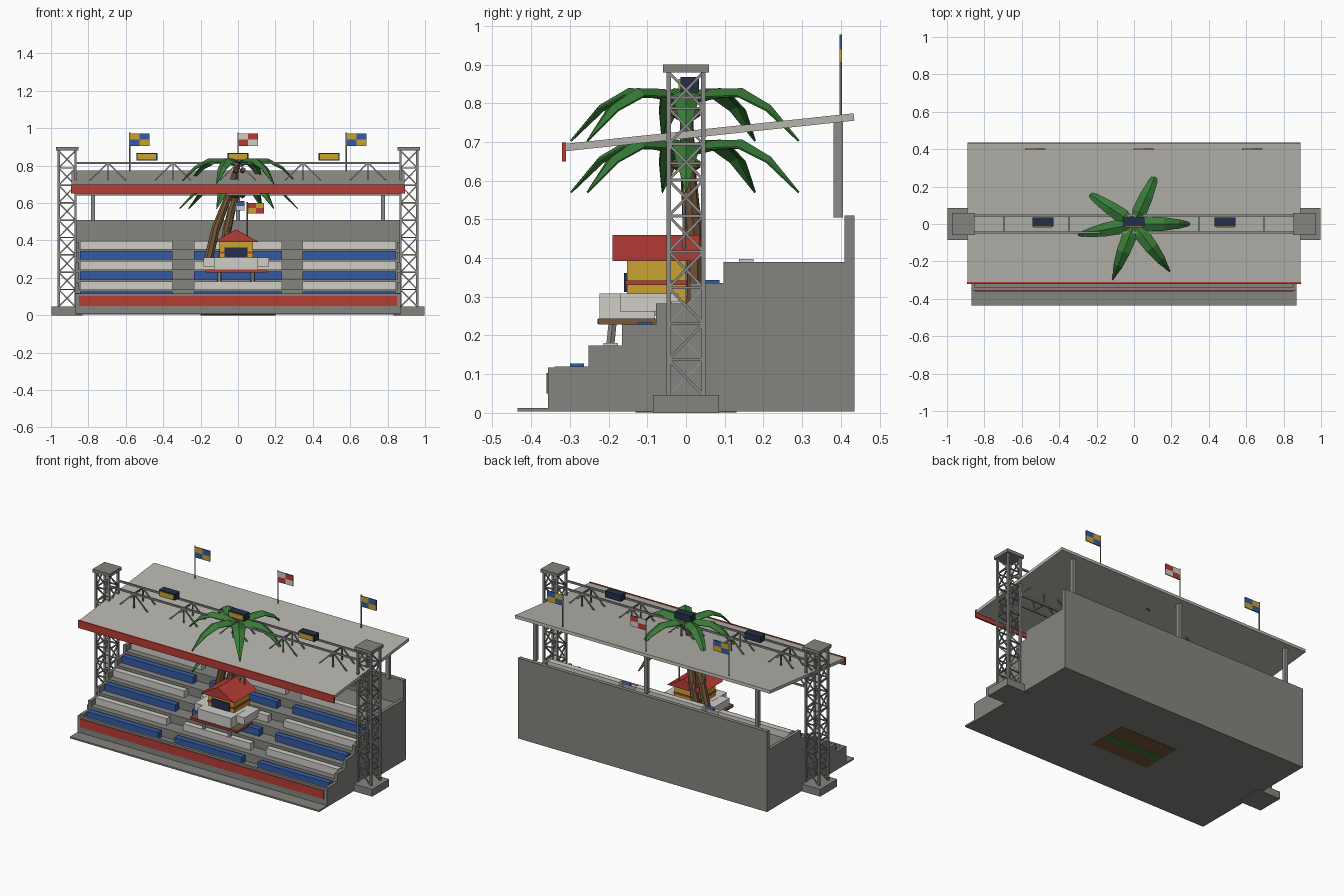
import bpy, bmesh, math
from mathutils import Vector, Matrix

old = bpy.data.objects.get("Cube")
if old:
    bpy.data.objects.remove(old, do_unlink=True)


def material(name, r, g, b):
    m = bpy.data.materials.new(name)
    m.use_nodes = True
    m.diffuse_color = (r, g, b, 1)
    m.node_tree.nodes["Principled BSDF"].inputs["Base Color"].default_value = (r, g, b, 1)
    return m


CONCRETE = material("concrete grey", .23, .23, .21)
STEEL = material("steel grey", .26, .26, .25)
ROOF = material("pale roof", .47, .46, .42)
WHITE = material("off white", .62, .61, .57)
RED = material("red", .47, .045, .035)
BLUE = material("blue", .035, .105, .37)
NAVY = material("navy", .018, .028, .065)
YELLOW = material("yellow", .58, .36, .03)
GREEN = material("palm green", .04, .2, .04)
BROWN = material("wood brown", .19, .1, .045)


def make(name, bm, *mats):
    bmesh.ops.recalc_face_normals(bm, faces=bm.faces)
    me = bpy.data.meshes.new(name)
    bm.to_mesh(me)
    bm.free()
    ob = bpy.data.objects.new(name, me)
    for m in mats:
        me.materials.append(m)
    bpy.context.scene.collection.objects.link(ob)
    return ob


def add_box(bm, xs, ys, zs, index=0):
    lo, hi = Vector((xs[0], ys[0], zs[0])), Vector((xs[1], ys[1], zs[1]))
    mat = Matrix.Translation((lo + hi) / 2) @ Matrix.Diagonal((*(hi - lo), 1))
    verts = bmesh.ops.create_cube(bm, size=1, matrix=mat)["verts"]
    for f in {f for v in verts for f in v.link_faces}:
        f.material_index = index


def box(name, mat, xs, ys, zs):
    bm = bmesh.new()
    add_box(bm, xs, ys, zs)
    return make(name, bm, mat)


def add_bar(bm, a, b, r1, r2=None, sides=4):
    a, b = Vector(a), Vector(b)
    turn = (b - a).to_track_quat("Z", "Y").to_matrix().to_4x4()
    spin = Matrix.Rotation(math.pi / sides, 4, "Z")
    bmesh.ops.create_cone(bm, cap_ends=True, segments=sides, radius1=r1,
                          radius2=r1 if r2 is None else r2, depth=(b - a).length,
                          matrix=Matrix.Translation((a + b) / 2) @ turn @ spin)


def add_prism(bm, profile, lo, hi, along_x=True):
    def point(p, t):
        return (t, *p) if along_x else (p[0], t, p[1])
    rings = [[bm.verts.new(point(p, t)) for p in profile] for t in (lo, hi)]
    n = len(profile)
    for ring in rings:
        bm.faces.new(ring)
    for i in range(n):
        j = (i + 1) % n
        bm.faces.new((rings[0][i], rings[0][j], rings[1][j], rings[1][i]))


# Terraced stand with raised stepped cheeks
ROWS, RUN, RISE, FRONT, BASE = 6, .0875, .054, -.34, .003
W = .87


def steps(drop):
    pts = [(FRONT, BASE)]
    for i in range(ROWS):
        y, z = FRONT + RUN * i, .12 + RISE * i - drop
        pts += [(y, z), (y + RUN, z)]
    pts[-1] = (.42, pts[-1][1])
    return pts + [(.42, BASE)]


bm = bmesh.new()
add_prism(bm, steps(.036), -W + .02, W - .02)
make("terrace", bm, CONCRETE)
bm = bmesh.new()
for s in (-1, 1):
    add_prism(bm, steps(0), s * (W - .02), s * W)
make("side_walls", bm, CONCRETE)
box("back_wall", CONCRETE, (-W, W), (.41, .435), (BASE, .51))
box("front_wall", CONCRETE, (-W, W), (-.356, FRONT), (BASE, .117))
box("front_walkway", CONCRETE, (-W, W), (-.435, -.35), (BASE, .013))
box("front_panel", RED, (-.85, .85), (-.36, -.355), (.05, .103))
box("ground_patch", BROWN, (-.2, .2), (-.13, .13), (.001, .004))
box("ground_strip", GREEN, (-.2, .2), (-.03, .015), (0, .004))

# Benches, alternating blue and white rows in three blocks
for i in range(ROWS):
    bm = bmesh.new()
    y, z = FRONT + RUN * i + .04, .084 + RISE * i
    for xs in ((-.845, -.35), (-.235, .235), (.345, .845)):
        add_box(bm, xs, (y, y + .037), (z, z + .043))
    make(f"bench_row_{i + 1}", bm, WHITE if i % 2 else BLUE)

# Lattice towers
TX, HALF, LOW, HIGH, CELLS = .914, .045, .045, .88, 9
for side, s in (("right", -1), ("left", 1)):
    cx = s * TX
    corners = [(cx + a * HALF, b * HALF) for a, b in ((-1, -1), (1, -1), (1, 1), (-1, 1))]
    bm = bmesh.new()
    h = (HIGH - LOW) / CELLS
    for k, p in enumerate(corners):
        q = corners[(k + 1) % 4]
        add_bar(bm, (*p, LOW), (*p, HIGH), .0085)
        for c in range(CELLS):
            z = LOW + h * c
            a, b = (p, q) if c % 2 else (q, p)
            add_bar(bm, (*a, z), (*b, z + h), .005)
            if c:
                add_bar(bm, (*p, z), (*q, z), .005)
    make(f"{side}_tower", bm, STEEL)
    box(f"{side}_tower_base", CONCRETE, (cx - .082, cx + .082), (-.085, .085), (0, .046))
    box(f"{side}_tower_cap", CONCRETE, (cx - .06, cx + .06), (-.06, .06), (HIGH, .9))

# Truss spanning the towers
TOP, BOTTOM, STEP = .815, .645, .1738
bm = bmesh.new()
for y in (-HALF, HALF):
    for z in (TOP, BOTTOM):
        add_bar(bm, (-W, y, z), (W, y, z), .0075)
    for n in range(-4, 5, 2):
        x = n * STEP
        add_bar(bm, (x, y, BOTTOM), (x, y, TOP), .005)
        for s in (-1, 1):
            add_bar(bm, (x, y, TOP), (x + s * STEP, y, BOTTOM), .005)
for n in range(-4, 5, 2):
    for z in (TOP, BOTTOM):
        add_bar(bm, (n * STEP, -HALF, z), (n * STEP, HALF, z), .005)
make("truss", bm, STEEL)

# Floodlights on the truss
for name, x in (("right", -.487), ("middle", 0), ("left", .487)):
    box(f"{name}_floodlight", NAVY, (x - .056, x + .056), (-.014, .034), (.828, .868))
    box(f"{name}_floodlight_lens", YELLOW, (x - .049, x + .049), (-.019, -.013), (.834, .862))

# Sloping roof, fascia and rear posts
bm = bmesh.new()
add_prism(bm, [(-.312, .676), (.435, .755), (.433, .774), (-.314, .695)], -.89, .89)
make("roof", bm, ROOF)
box("roof_fascia", RED, (-.893, .893), (-.32, -.31), (.65, .698))
bm = bmesh.new()
for x in (-.775, 0, .775):
    add_box(bm, (x - .011, x + .011), (.381, .405), (.505, .755))
make("roof_posts", bm, STEEL)


# Chequered flags on poles
def flag(name, x, y, foot, z, w, h, first, second):
    bm = bmesh.new()
    add_bar(bm, (x, y, foot), (x, y, z + h + .005), .004, sides=6)
    make(name + "_pole", bm, STEEL)
    bm = bmesh.new()
    for i in (0, 1):
        for j in (0, 1):
            add_box(bm, (x + w * i / 2, x + w * (i + 1) / 2), (y - .003, y + .003),
                    (z + h * j / 2, z + h * (j + 1) / 2), (i + j + 1) % 2)
    make(name, bm, first, second)


flag("right_flag", -.58, .4, .76, .905, .107, .067, YELLOW, BLUE)
flag("middle_flag", 0, .4, .76, .905, .107, .067, WHITE, RED)
flag("left_flag", .58, .4, .76, .905, .107, .067, YELLOW, BLUE)
flag("small_left_flag", .05, -.005, .3, .545, .09, .055, RED, YELLOW)
flag("small_right_flag", -.05, 0, .3, .56, .085, .05, WHITE, BLUE)


# Palms with drooping folded fronds
def palm(name, path, crown_z, angles):
    bm = bmesh.new()
    n = len(path) - 1
    for i in range(n):
        add_bar(bm, path[i], path[i + 1], .027 - .01 * i / n, .027 - .01 * (i + 1) / n, 8)
    for k in range(3):
        a = k * math.tau / 3
        bmesh.ops.create_icosphere(bm, subdivisions=1, radius=.018, matrix=Matrix.Translation(
            (.025 * math.cos(a), .025 * math.sin(a), crown_z - .03)))
    make(name + "_trunk", bm, BROWN)
    bm = bmesh.new()
    for angle in angles:
        turn = Matrix.Rotation(math.radians(angle), 3, "Z")
        last = None
        for r, z, w in ((0, 0, .012), (.07, .032, .04), (.16, .034, .036),
                        (.24, -.01, .025), (.32, -.1, .002)):
            ring = [bm.verts.new(turn @ Vector((r, k * w, crown_z + z - abs(k) * w * .5)))
                    for k in (-1, 0, 1)]
            if last:
                for k in (0, 1):
                    bm.faces.new((last[k], ring[k], ring[k + 1], last[k + 1]))
            last = ring
    ob = make(name + "_fronds", bm, GREEN)
    mod = ob.modifiers.new("thickness", "SOLIDIFY")
    mod.thickness = .005


ANGLES = (0, 66, 146, 191, 249, 307)
palm("tall_palm", [(-.165, .015, .27), (-.12, .015, .46), (-.05, .005, .64), (0, 0, .81)], .805, ANGLES)
palm("short_palm", [(-.09, .02, .27), (-.06, .02, .45), (-.03, .01, .58), (0, 0, .675)], .672, ANGLES)

# Central booth on its balcony
CX = -.01
box("booth_walls", YELLOW, (CX - .09, CX + .09), (-.152, 0), (.25, .395))
box("booth_band", RED, (CX - .094, CX + .094), (-.156, .003), (.33, .342))
box("booth_window", NAVY, (CX - .062, CX + .062), (-.16, -.151), (.312, .362))
bm = bmesh.new()
add_prism(bm, [(CX - .118, .393), (CX + .118, .393), (CX, .459)], -.19, .035, False)
make("booth_roof", bm, RED)
bm = bmesh.new()
add_box(bm, (CX - .118, CX + .118), (-.223, -.08), (.243, .309))
add_box(bm, (CX - .175, CX + .175), (-.17, -.02), (.262, .308))
make("balcony", bm, WHITE)
box("balcony_deck", BROWN, (CX - .165, CX + .165), (-.226, -.07), (.228, .244))
box("balcony_trim", RED, (CX - .16, CX + .16), (-.229, -.225), (.23, .242))
bm = bmesh.new()
for x in (CX - .09, CX + .09):
    add_bar(bm, (x, -.2, .13), (x, -.19, .23), .012, sides=6)
make("balcony_legs", bm, STEEL)
